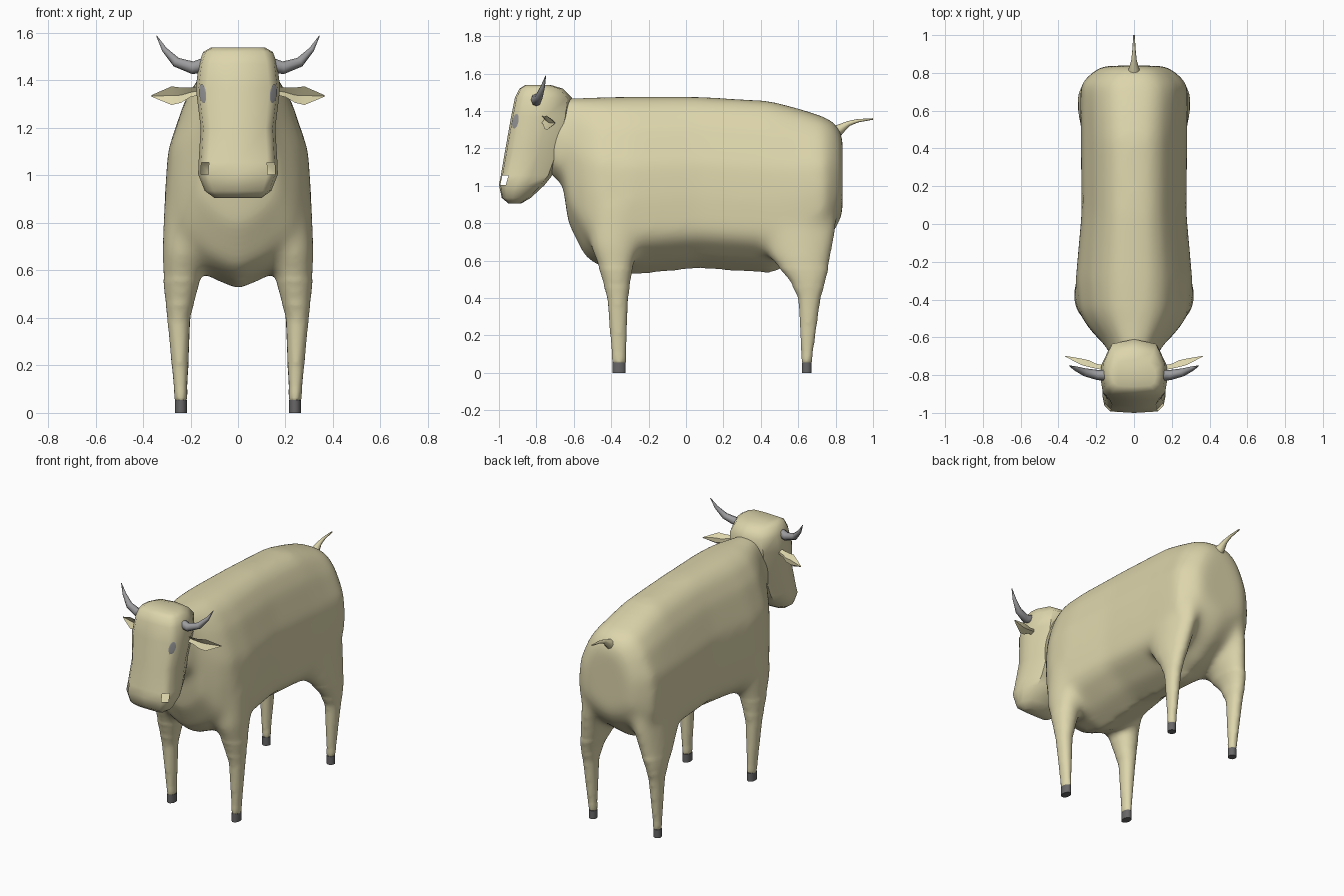
import bpy, bmesh, math
from mathutils import Vector

cube = bpy.data.objects.get("Cube")
if cube:
    bpy.data.objects.remove(cube, do_unlink=True)


def material(name, color):
    m = bpy.data.materials.new(name)
    m.use_nodes = True
    m.diffuse_color = (*color, 1)
    m.node_tree.nodes["Principled BSDF"].inputs["Base Color"].default_value = (*color, 1)
    return m


HIDE = material("tan_hide", (0.72, 0.665, 0.41))
HOOF = material("dark_hoof", (0.14, 0.135, 0.135))
HORN = material("grey_horn", (0.33, 0.33, 0.34))


def skin(bm, rings):
    """Skin a list of equal-length point rings and cap both ends."""
    loops = [[bm.verts.new(p) for p in ring] for ring in rings]
    n = len(loops[0])
    for a, b in zip(loops, loops[1:]):
        for i in range(n):
            j = (i + 1) % n
            bm.faces.new((a[i], a[j], b[j], b[i]))
    bm.faces.new(loops[0])
    bm.faces.new(loops[-1])


def finish(name, bm, mat, mirror=False, angle=50):
    me = bpy.data.meshes.new(name)
    bm.to_mesh(me)
    bm.free()
    me.materials.append(mat)
    ob = bpy.data.objects.new(name, me)
    bpy.context.collection.objects.link(ob)
    bpy.ops.object.select_all(action='DESELECT')
    ob.select_set(True)
    bpy.context.view_layer.objects.active = ob
    bpy.ops.object.shade_smooth_by_angle(angle=math.radians(angle))
    if mirror:
        ob.modifiers.new("both_sides", 'MIRROR')
    return ob


def loft(name, rings, mat, mirror=False, angle=50):
    bm = bmesh.new()
    skin(bm, rings)
    bmesh.ops.recalc_face_normals(bm, faces=bm.faces)
    return finish(name, bm, mat, mirror, angle)


def both_halves(half):
    """Complete a half outline whose first and last points lie on the centre."""
    return half + [(-x, t) for x, t in half[-2:0:-1]]


def tube(name, path, mat, mirror=False, sides=8):
    pts = [Vector(p[:3]) for p in path]
    rings = []
    for i, p in enumerate(pts):
        d = pts[min(i + 1, len(pts) - 1)] - pts[max(i - 1, 0)]
        q = d.to_track_quat('Z', 'Y')
        rings.append([p + q @ Vector((math.cos(a), math.sin(a), 0)) * path[i][3]
                      for a in (math.tau * k / sides for k in range(sides))])
    return loft(name, rings, mat, mirror)


def ellipses(rows, side=1, sides=12):
    """Level rings from rows of (z, centre x, centre y, radius x, radius y)."""
    return [[(side * (cx + rx * math.cos(a)), cy + ry * math.sin(a), z)
             for a in (math.tau * (k + 0.5) / sides for k in range(sides))]
            for z, cx, cy, rx, ry in rows]


# Trunk: cross-sections from neck to rump (y, top, bottom, half width)
section = both_halves([(0, 1), (0.3, 0.99), (0.52, 0.94), (0.73, 0.83), (0.96, 0.61),
                       (1, 0.42), (0.98, 0.23), (0.88, 0.17), (0.45, 0.06), (0, 0)])
stations = [
    (-0.74, 1.45, 1.06, 0.11), (-0.66, 1.465, 1.00, 0.14), (-0.63, 1.47, 0.79, 0.17),
    (-0.54, 1.47, 0.61, 0.25), (-0.46, 1.475, 0.56, 0.295), (-0.30, 1.478, 0.52, 0.31),
    (0.06, 1.478, 0.555, 0.278), (0.45, 1.455, 0.53, 0.282), (0.60, 1.415, 0.59, 0.285),
    (0.74, 1.37, 0.69, 0.285), (0.80, 1.335, 0.76, 0.225), (0.838, 1.27, 0.84, 0.17)]
legs = {
    "front": [(0.045, 0.24, -0.358, 0.026, 0.037), (0.4, 0.25, -0.365, 0.050, 0.058),
              (0.55, 0.238, -0.375, 0.080, 0.092), (0.67, 0.232, -0.38, 0.092, 0.135),
              (0.9, 0.2, -0.37, 0.113, 0.17), (1.1, 0.15, -0.36, 0.10, 0.14)],
    "hind": [(0.045, 0.24, 0.645, 0.026, 0.027), (0.4, 0.245, 0.66, 0.046, 0.062),
             (0.5, 0.24, 0.65, 0.060, 0.105), (0.6, 0.22, 0.615, 0.080, 0.165),
             (0.75, 0.195, 0.585, 0.092, 0.225), (0.9, 0.165, 0.6, 0.10, 0.22),
             (1.1, 0.13, 0.62, 0.10, 0.17)]}
bm = bmesh.new()
skin(bm, [[(x * w, y, lo + t * (hi - lo)) for x, t in section]
          for y, hi, lo, w in stations])

# Legs join the trunk; hooves are separate
for end, rows in legs.items():
    for side in (-1, 1):
        skin(bm, ellipses(rows, side))
    loft(end + "_hooves", ellipses([(z, *rows[0][1:]) for z in (0, 0.055)]), HOOF, True)
bmesh.ops.recalc_face_normals(bm, faces=bm.faces)
body = finish("body_and_legs", bm, HIDE)

# Fuse trunk and legs, then soften the joins, strongest high up
fuse = body.modifiers.new("fuse", 'REMESH')
fuse.mode = 'VOXEL'
fuse.voxel_size = 0.014
fused = bpy.data.meshes.new_from_object(
    body.evaluated_get(bpy.context.evaluated_depsgraph_get()))
body.modifiers.remove(fuse)
bm = bmesh.new()
bm.from_mesh(fused)
for height, times in ((0.1, 3), (0.46, 8), (0.56, 22)):
    soft = [v for v in bm.verts if v.co.z > height]
    for _ in range(times):
        bmesh.ops.smooth_vert(bm, verts=soft, factor=0.5, use_axis_x=True,
                              use_axis_y=True, use_axis_z=True)
for f in bm.faces:
    f.smooth = True
bm.to_mesh(body.data)
bm.free()

# Head: cross-sections from chin to crown (z, front, back, half width)
skull = both_halves([(0, 0), (0.74, 0.03), (0.93, 0.15), (1, 0.38), (0.97, 0.6),
                     (0.7, 0.92), (0, 1)])
levels = [
    (0.906, -0.95, -0.88, 0.10), (0.935, -0.985, -0.83, 0.14), (1.005, -1.0, -0.755, 0.168),
    (1.055, -0.99, -0.715, 0.166), (1.2, -0.965, -0.66, 0.157), (1.37, -0.935, -0.62, 0.178),
    (1.47, -0.915, -0.61, 0.165), (1.52, -0.89, -0.66, 0.147), (1.538, -0.86, -0.72, 0.115)]
bm = bmesh.new()
skin(bm, [[(x * w, f + t * (b - f), z) for x, t in skull] for z, f, b, w in levels])
bmesh.ops.recalc_face_normals(bm, faces=bm.faces)


# Nostrils: open holes in the muzzle corners
def is_nostril(face):
    c = face.calc_center_median()
    return abs(c.z - 1.03) < 0.01 and c.y < -0.96 and abs(c.x) > 0.1


bmesh.ops.delete(bm, geom=[f for f in bm.faces if is_nostril(f)], context='FACES')
finish("head", bm, HIDE)

# Horns curving outward and up
tube("horns", [(0.13, -0.80, 1.47, 0.03), (0.19, -0.80, 1.453, 0.027),
               (0.26, -0.785, 1.477, 0.021), (0.31, -0.765, 1.53, 0.012),
               (0.343, -0.75, 1.588, 0.002)], HORN, True)

# Tail sweeping back from the rump
tube("tail", [(0, 0.775, 1.27, 0.045), (0, 0.83, 1.307, 0.025), (0, 0.87, 1.333, 0.014),
              (0, 0.92, 1.348, 0.009), (0, 1.0, 1.357, 0.004)], HIDE)

# Ears: cupped leaves (x, y, z, half height, depth)
ear = [(0.15, -0.765, 1.36, 0.018, 0.02), (0.2, -0.755, 1.35, 0.02, 0.022),
       (0.24, -0.742, 1.338, 0.032, 0.03), (0.28, -0.732, 1.336, 0.039, 0.028),
       (0.365, -0.70, 1.335, 0.003, 0.003)]
loft("ears", [[(x, y - d * 0.5, z + h), (x, y + d * 0.7, z + h * 0.4),
               (x, y + d * 0.7, z - h * 0.4), (x, y - d * 0.5, z - h),
               (x, y + d * 0.2, z)] for x, y, z, h, d in ear], HIDE, True, 40)

# Eyes: shallow lenses lying on the corners of the face
bm = bmesh.new()
bmesh.ops.create_uvsphere(bm, u_segments=12, v_segments=8, radius=1)
bmesh.ops.scale(bm, vec=(0.021, 0.008, 0.04), verts=bm.verts)
c, s = math.cos(math.radians(50)), math.sin(math.radians(50))
for v in bm.verts:
    x, y, z = v.co
    v.co = (0.149 + x * c - y * s + z * 0.1, -0.912 + x * s - y * c + z * 0.17, 1.345 + z)
bmesh.ops.recalc_face_normals(bm, faces=bm.faces)
finish("eyes", bm, HORN, True, 80)
